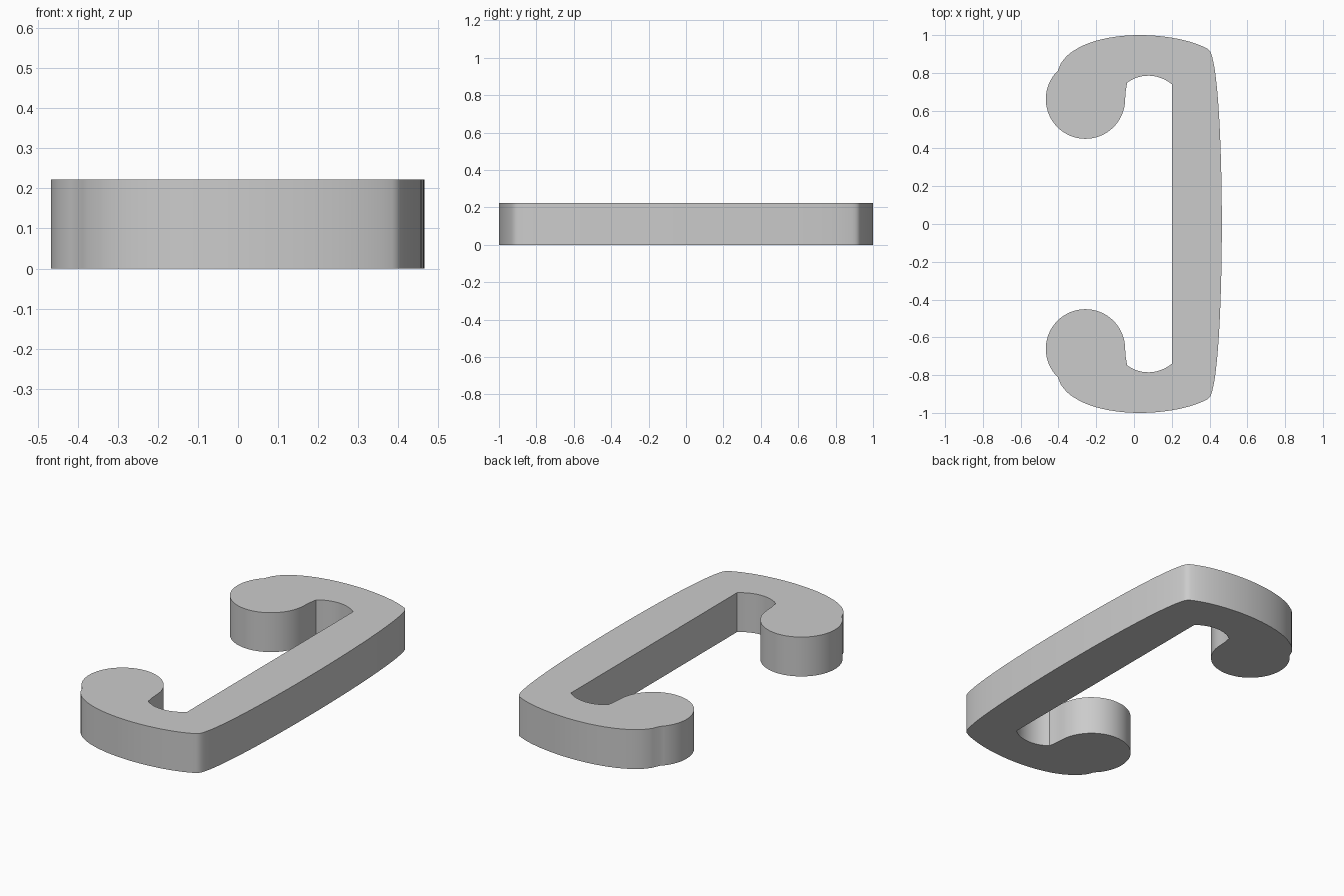
import bpy
import bmesh
from math import cos, sin, radians
from mathutils import Vector
from mathutils.geometry import interpolate_bezier

cube = bpy.data.objects.get("Cube")
if cube:
    bpy.data.objects.remove(cube, do_unlink=True)

HEIGHT = 0.222


def bezier(a, b, c, d, steps):
    """Points along a bezier, leaving out its last point."""
    return interpolate_bezier(Vector(a), Vector(b), Vector(c), Vector(d), steps + 1)[:-1]


def arc(cx, cy, radius, start, end, steps):
    angles = [radians(start + (end - start) * i / steps) for i in range(steps + 1)]
    return [Vector((cx + radius * cos(a), cy + radius * sin(a))) for a in angles]


# Back half of the outline, from the bowed outer edge round to the inner edge
half = bezier((0.465, 0), (0.465, 0.35), (0.45, 0.75), (0.415, 0.88), 16)
half += bezier((0.415, 0.88), (0.41, 0.9), (0.405, 0.92), (0.385, 0.93), 6)
half += bezier((0.385, 0.93), (0.3, 0.975), (0.16, 1), (0.03, 1), 12)
half += bezier((0.03, 1), (-0.11, 1), (-0.24, 0.97), (-0.315, 0.92), 10)
half += bezier((-0.315, 0.92), (-0.36, 0.895), (-0.38, 0.86), (-0.4, 0.832), 5)
# Round curled tip
half += arc(-0.257, 0.661, 0.21, 134, 360, 40)
# Hollow of the hook
half += bezier((-0.046, 0.675), (-0.045, 0.71), (-0.038, 0.73), (-0.037, 0.747), 4)
half += bezier((-0.037, 0.747), (0.03, 0.8), (0.13, 0.798), (0.2, 0.74), 12)
half += [Vector((0.2, 0.74))]

# Full outline: the front half mirrors the back half
outline = [(p.x, p.y) for p in half]
outline += [(p.x, -p.y) for p in reversed(half[1:])]

# Extrude the outline into a flat slab
bm = bmesh.new()
base = bm.faces.new([bm.verts.new((x, y, 0)) for x, y in outline])
extruded = bmesh.ops.extrude_face_region(bm, geom=[base], use_keep_orig=True)
top_verts = [v for v in extruded["geom"] if isinstance(v, bmesh.types.BMVert)]
bmesh.ops.translate(bm, verts=top_verts, vec=(0, 0, HEIGHT))
bmesh.ops.recalc_face_normals(bm, faces=bm.faces)
bmesh.ops.triangulate(bm, faces=[f for f in bm.faces if len(f.verts) > 4])
mesh = bpy.data.meshes.new("hooked_bracket")
bm.to_mesh(mesh)
bm.free()

bracket = bpy.data.objects.new("hooked_bracket", mesh)
bpy.context.collection.objects.link(bracket)

# Plain grey
grey = bpy.data.materials.new("plain_grey")
grey.use_nodes = True
colour = (0.6, 0.6, 0.6, 1)
grey.diffuse_color = colour
grey.node_tree.nodes["Principled BSDF"].inputs["Base Color"].default_value = colour
mesh.materials.append(grey)

# Smooth walls, sharp rims and corners
bpy.context.view_layer.objects.active = bracket
bracket.select_set(True)
bpy.ops.object.shade_smooth_by_angle(angle=radians(30))
